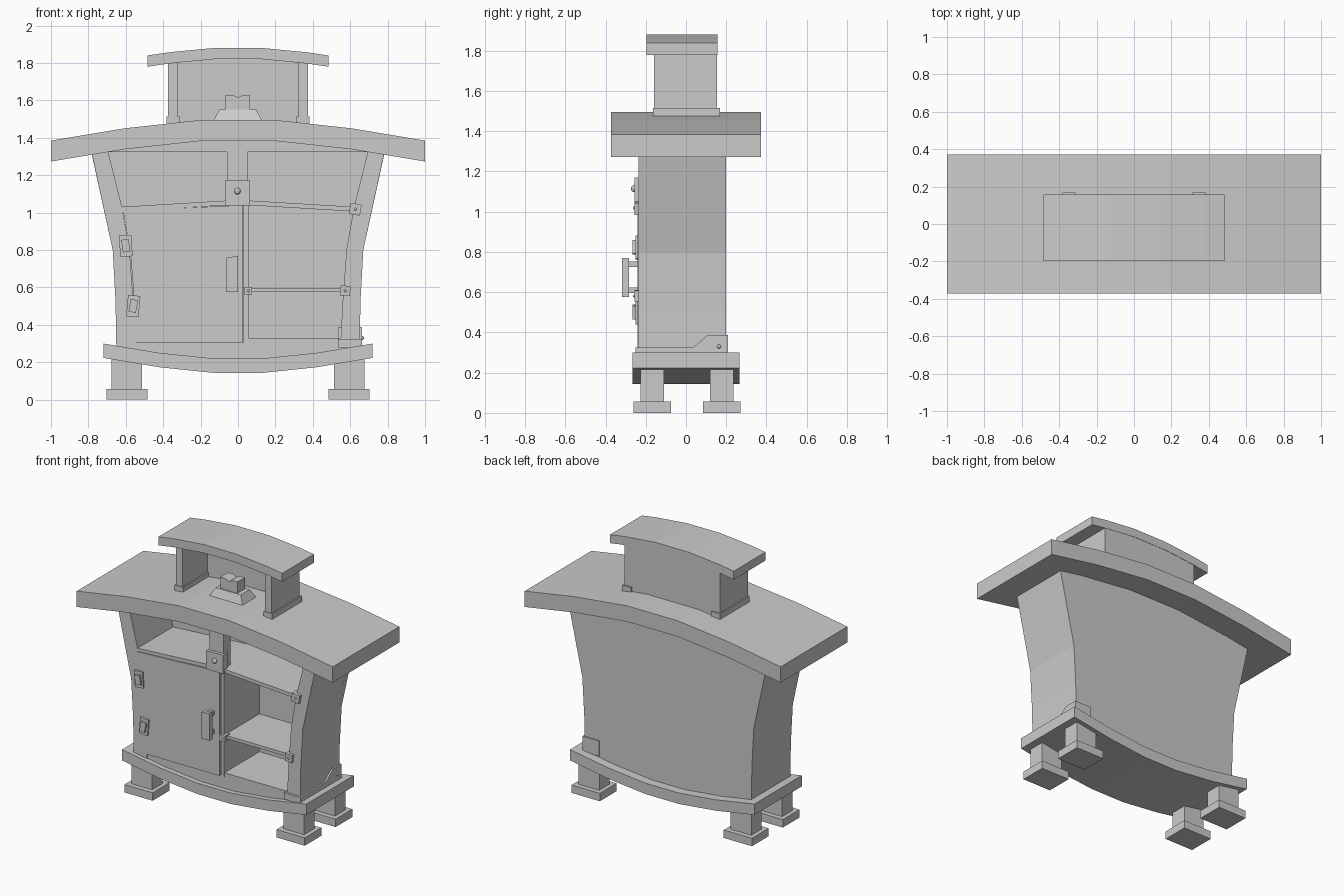
import bpy, bmesh, math
from mathutils import Matrix, Vector


def prism(name, pts, a0, a1, axis='y'):
    """Extrude an outline: (x, z) along y, or (y, z) along x."""
    bm = bmesh.new()
    at = (lambda p, a: (p[0], a, p[1])) if axis == 'y' else (lambda p, a: (a, p[0], p[1]))
    f = bm.faces.new([bm.verts.new(at(p, a0)) for p in pts])
    ext = bmesh.ops.extrude_face_region(bm, geom=[f])
    d = Vector((0, a1 - a0, 0)) if axis == 'y' else Vector((a1 - a0, 0, 0))
    bmesh.ops.translate(bm, vec=d, verts=[v for v in ext['geom'] if isinstance(v, bmesh.types.BMVert)])
    bmesh.ops.recalc_face_normals(bm, faces=bm.faces)
    me = bpy.data.meshes.new(name)
    bm.to_mesh(me)
    bm.free()
    ob = bpy.data.objects.new(name, me)
    bpy.context.collection.objects.link(ob)
    return ob


def box(name, x0, x1, y0, y1, z0, z1, tilt=0):
    ob = prism(name, [(x0, z0), (x1, z0), (x1, z1), (x0, z1)], y0, y1)
    if tilt:
        c = Vector(((x0 + x1) / 2, (y0 + y1) / 2, (z0 + z1) / 2))
        ob.data.transform(Matrix.Translation(c) @ Matrix.Rotation(math.radians(tilt), 4, 'Y') @ Matrix.Translation(-c))
    return ob


def sym(half):
    """Mirror a right-hand curve (outside to centre) into a full one, left to right."""
    return [(-x, z) for x, z in half] + half[::-1]


def board(name, half, t, y0, y1):
    """Bowed board of vertical thickness t below its top curve."""
    top = sym(half)
    return prism(name, top + [(x, z - t) for x, z in top[::-1]], y0, y1)


def screw(name, x, y, z, r):
    bpy.ops.mesh.primitive_uv_sphere_add(segments=10, ring_count=6, radius=r, location=(x, y, z))
    bpy.context.object.name = name


# Bowed boards
board("table_top", [(1, 1.385), (0.61, 1.45), (0.2, 1.495)], 0.112, -0.372, 0.372)
board("canopy", [(0.483, 1.84), (0.37, 1.857), (0.13, 1.88)], 0.06, -0.197, 0.157)
board("base_board", [(0.72, 0.3), (0.42, 0.25), (0.13, 0.22)], 0.077, -0.265, 0.265)

# Flared cabinet: side panels, back, header and floor
outer = [(0.65, 0.25), (0.655, 0.53), (0.67, 0.80), (0.785, 1.33)]
inner = [(0.545, 0.25), (0.56, 0.53), (0.58, 0.80), (0.62, 1.03), (0.695, 1.33)]
for s, n in ((-1, "left"), (1, "right")):
    prism(n + "_side", [(s * x, z) for x, z in outer + inner[::-1]], -0.235, 0.2)
roof = [(0.785, 1.325), (0.61, 1.345), (0.2, 1.39)]
prism("back_panel", sym(roof) + [(x, z) for x, z in outer[2::-1]] + [(0.42, 0.21), (0.13, 0.18), (-0.13, 0.18), (-0.42, 0.21)]
      + [(-x, z) for x, z in outer[:3]], 0.16, 0.2)
prism("header", sym(roof), -0.235, 0.19)
prism("cabinet_floor", [(-0.56, 0.305), (0.03, 0.305), (0.03, 0.33), (0.56, 0.33), (0.56, 0.21),
                        (0.13, 0.18), (-0.13, 0.18), (-0.56, 0.21)], -0.23, 0.18)

# Shelves and dividers
board("upper_shelf", [(0.635, 1.03), (0.05, 1.065)], 0.025, -0.235, 0.18)
box("lower_shelf", 0.04, 0.575, -0.23, 0.18, 0.575, 0.597)
box("lower_divider", 0.03, 0.055, -0.235, 0.18, 0.3, 1.045)
box("upper_post", -0.06, 0.052, -0.235, -0.16, 1.04, 1.34)

# Door with handle and hinges
prism("door", [(-0.565, 0.305), (0.024, 0.305), (0.024, 1.04), (-0.615, 1.01), (-0.575, 0.78), (-0.555, 0.53)],
      -0.242, -0.2)
prism("handle_grip", [(-0.065, 0.575), (0.0, 0.575), (0.0, 0.77), (-0.022, 0.765), (-0.065, 0.758)], -0.318, -0.284)
for z in (0.595, 0.725):
    box("handle_post", -0.05, -0.015, -0.29, -0.235, z, z + 0.028)
for x, z, t in ((-0.6, 0.822, -4), (-0.56, 0.5, 5)):
    box("hinge_plate", x - 0.033, x + 0.033, -0.252, -0.23, z - 0.057, z + 0.057, t)
    box("hinge_boss", x - 0.02, x + 0.02, -0.266, -0.24, z - 0.033, z + 0.035, t * 2)

# Metal corner plates with screws
for x, z, h, t in ((-0.003, 1.105, 0.066, 0), (0.055, 0.582, 0.021, 0), (0.573, 0.582, 0.027, 3), (0.627, 1.018, 0.03, 9)):
    box("joint_plate", x - h, x + h, -0.256, -0.2, z - h, z + h, t)
    screw("joint_screw", x, -0.256, z + (0.01 if h > 0.05 else 0), 0.018 if h > 0.05 else 0.008)
prism("corner_bracket", [(-0.252, 0.28), (-0.252, 0.325), (0.035, 0.325), (0.11, 0.388), (0.208, 0.388), (0.208, 0.28)],
      0.535, 0.664, 'x')
screw("bracket_screw", 0.664, 0.165, 0.33, 0.01)

# Hutch on top
for s in (-1, 1):
    a, b = sorted((s * 0.373, s * 0.323))
    box("hutch_side", a, b, -0.16, 0.155, 1.45, 1.82)
    box("hutch_foot", a - 0.009, b + 0.009, -0.165, 0.168, 1.45, 1.515)
box("hutch_back", -0.35, 0.35, 0.12, 0.155, 1.45, 1.84)

# Small ornament: tapered plinth with notched block
plinth = box("ornament_plinth", -0.133, 0.13, -0.135, 0.02, 1.49, 1.55)
for v in plinth.data.vertices:
    if v.co.z > 1.52:
        v.co.x *= 0.75
        v.co.y = -0.058 + (v.co.y + 0.058) * 0.65
prism("ornament_block", [(-0.068, 1.545), (0.065, 1.545), (0.065, 1.63), (0.03, 1.63), (0.012, 1.622),
                         (0, 1.616), (-0.012, 1.622), (-0.03, 1.63), (-0.068, 1.63)], -0.1, -0.015)

# Legs and feet
for s in (-1, 1):
    for y, n in ((-0.168, "front"), (0.177, "back")):
        x = s * 0.594
        box(n + "_leg", x - 0.081, x + 0.081, y - 0.058, y + 0.058, 0.05, 0.24)
        box(n + "_foot", x - 0.11, x + 0.11, y - 0.093, y + 0.093, 0, 0.056)
